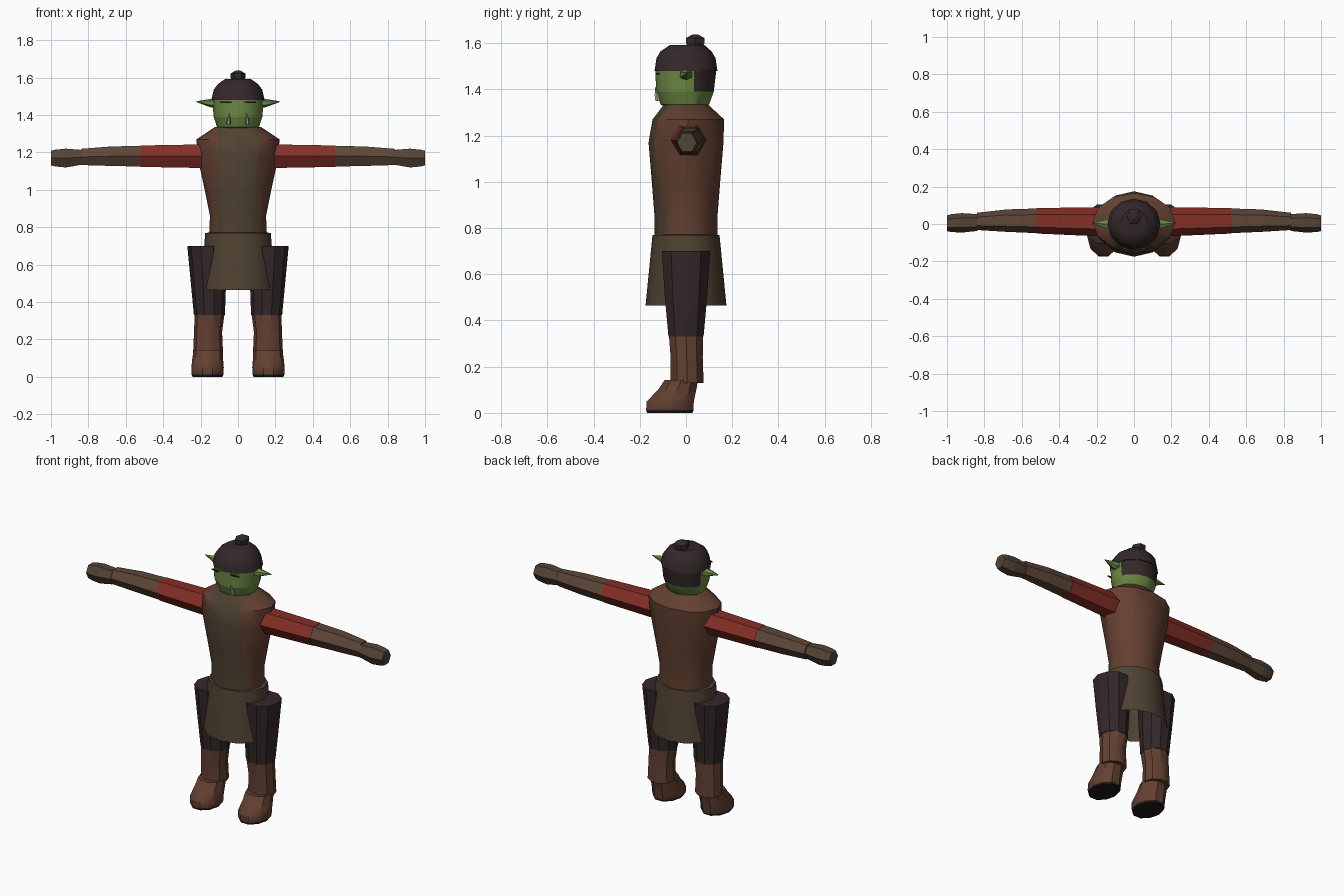
import bpy, bmesh, math
from mathutils import Matrix, Vector

if "Cube" in bpy.data.objects:
    bpy.data.objects.remove(bpy.data.objects["Cube"], do_unlink=True)


def material(name, r, g, b):
    m = bpy.data.materials.new(name)
    m.use_nodes = True
    m.diffuse_color = (r, g, b, 1)
    m.node_tree.nodes["Principled BSDF"].inputs["Base Color"].default_value = (r, g, b, 1)
    return m


leather = material("brown leather", .125, .052, .031)
apron = material("olive cloth", .080, .054, .032)
red = material("red sleeve", .235, .028, .020)
wrap = material("forearm wrap", .115, .062, .040)
glove = material("glove brown", .090, .058, .035)
skin = material("green skin", .150, .250, .055)
dark = material("dark cloth", .034, .021, .022)
sole_black = material("sole black", .012, .009, .009)
ivory = material("tusk ivory", .42, .38, .28)


def loft(name, rings, n, mats, caps=True, half=False, cuts=(), rule=None,
         matrix=None, smooth=True):
    """Skin elliptical rings (cx, cy, z, rx, ry), cut by planes, colour by rule."""
    bm = bmesh.new()
    loops = []
    for cx, cy, z, rx, ry in rings:
        angles = [math.tau * (i + half / 2) / n for i in range(n)]
        loops.append([bm.verts.new((cx + rx * math.cos(a), cy + ry * math.sin(a), z))
                      for a in angles])
    for low, high in zip(loops, loops[1:]):
        for i in range(n):
            j = (i + 1) % n
            bm.faces.new((low[i], low[j], high[j], high[i]))
    if caps:
        bm.faces.new(loops[0][::-1])
        bm.faces.new(loops[-1])
    for point, normal in cuts:
        bmesh.ops.bisect_plane(bm, geom=bm.verts[:] + bm.edges[:] + bm.faces[:],
                               plane_co=point, plane_no=normal)
    if matrix:
        bm.transform(matrix)
    bmesh.ops.recalc_face_normals(bm, faces=bm.faces[:])
    if rule:
        for f in bm.faces:
            f.material_index = rule(f.calc_center_median())
    mesh = bpy.data.meshes.new(name)
    bm.to_mesh(mesh)
    bm.free()
    ob = bpy.data.objects.new(name, mesh)
    bpy.context.collection.objects.link(ob)
    for m in mats:
        mesh.materials.append(m)
    if smooth:
        bpy.ops.object.select_all(action='DESELECT')
        ob.select_set(True)
        bpy.context.view_layer.objects.active = ob
        bpy.ops.object.shade_smooth_by_angle(angle=math.radians(35))
    return ob


# Torso with the apron bib as cut front faces
X, Y, Z = Vector((1, 0, 0)), Vector((0, 1, 0)), Vector((0, 0, 1))
loft("torso", [(0, 0, .75, .155, .135), (0, 0, .86, .15, .137), (0, 0, 1.0, .178, .148),
               (0, 0, 1.17, .215, .162), (0, .01, 1.27, .222, .155),
               (0, 0, 1.335, .125, .095)], 12, [leather, apron],
     cuts=[(X * .11, X), (X * -.11, X)],
     rule=lambda c: int(abs(c.x) < .11 and c.y < -.03))

# Skirt, open underneath
loft("skirt", [(0, 0, .465, .2, .175), (0, 0, .77, .175, .145), (0, 0, .772, .14, .12)],
     12, [apron], caps=False)

# Head with cropped back hair
loft("head", [(0, 0, 1.32, .09, .08), (0, -.005, 1.335, .112, .105),
              (0, -.005, 1.39, .13, .125), (0, 0, 1.49, .138, .132)], 12, [skin, dark],
     cuts=[(Y * .035, Y), (Z * 1.39, Z)],
     rule=lambda c: int(c.y > .035 and c.z > 1.39))
loft("hair_cap", [(0, 0, 1.48, .142, .136), (0, 0, 1.535, .13, .128),
                  (0, 0, 1.565, .108, .11), (0, .005, 1.592, .07, .075)], 12, [dark])
loft("topknot", [(0, .04, 1.58, .03, .035), (0, .04, 1.6, .04, .046),
                 (0, .04, 1.622, .04, .046), (0, .04, 1.638, .012, .014)], 6, [dark],
     smooth=False)

for side, s in (("left", 1), ("right", -1)):
    flip = Matrix.Diagonal((s, 1, 1, 1))

    def part(name, rings, n, mats, matrix=Matrix(), **kw):
        return loft(f"{side}_{name}", rings, n, mats, matrix=flip @ matrix, **kw)

    # Trouser leg, boot shaft and foot
    part("trouser_leg", [(.153, 0, .33, .083, .08), (.158, 0, .5, .094, .096),
                         (.165, 0, .7, .106, .11)], 10, [dark])
    part("boot_shaft", [(.16, .005, .13, .08, .075), (.16, .003, .24, .075, .073),
                        (.152, 0, .338, .08, .078)], 10, [leather])
    part("foot", [(.163, -.07, 0, .08, .103), (.163, -.07, .012, .085, .108),
                  (.163, -.068, .05, .087, .107), (.162, -.038, .1, .082, .087),
                  (.16, -.02, .142, .078, .076)], 10, [leather, sole_black],
         rule=lambda c: int(c.z < .01))

    # Six-sided arm pieces, lofted along x
    along = Matrix(((0, 0, 1, 0), (0, 1, 0, 0), (1, 0, 0, 0), (0, 0, 0, 1)))
    for name, mat, rings in (
            ("sleeve", red, [(1.18, .012, .18, .073, .078), (1.18, .017, .52, .066, .068)]),
            ("forearm", wrap, [(1.18, .017, .52, .064, .066), (1.18, .018, .68, .06, .06),
                               (1.176, .014, .84, .05, .046)]),
            ("hand", glove, [(1.174, .008, .838, .046, .045), (1.17, .006, .92, .058, .052),
                             (1.17, .005, .975, .052, .048), (1.17, .004, 1, .045, .042)])):
        part(name, rings, 6, [mat], matrix=along, half=True, smooth=False)

    # Pointed ear and tusk
    part("ear", [(1.465, 0, .12, .026, .03), (1.464, 0, .15, .022, .026),
                 (1.472, .005, .225, .001, .001)], 6, [skin], matrix=along, smooth=False)
    part("tusk", [(.05, -.122, 1.35, .011, .012), (.05, -.127, 1.375, .009, .01),
                  (.043, -.132, 1.41, .001, .001)], 6, [ivory])
    # Brow plate below the hair
    part("brow", [(.06, -.121, 1.464, .035, .008), (.06, -.122, 1.472, .035, .008)],
         4, [dark], smooth=False)
